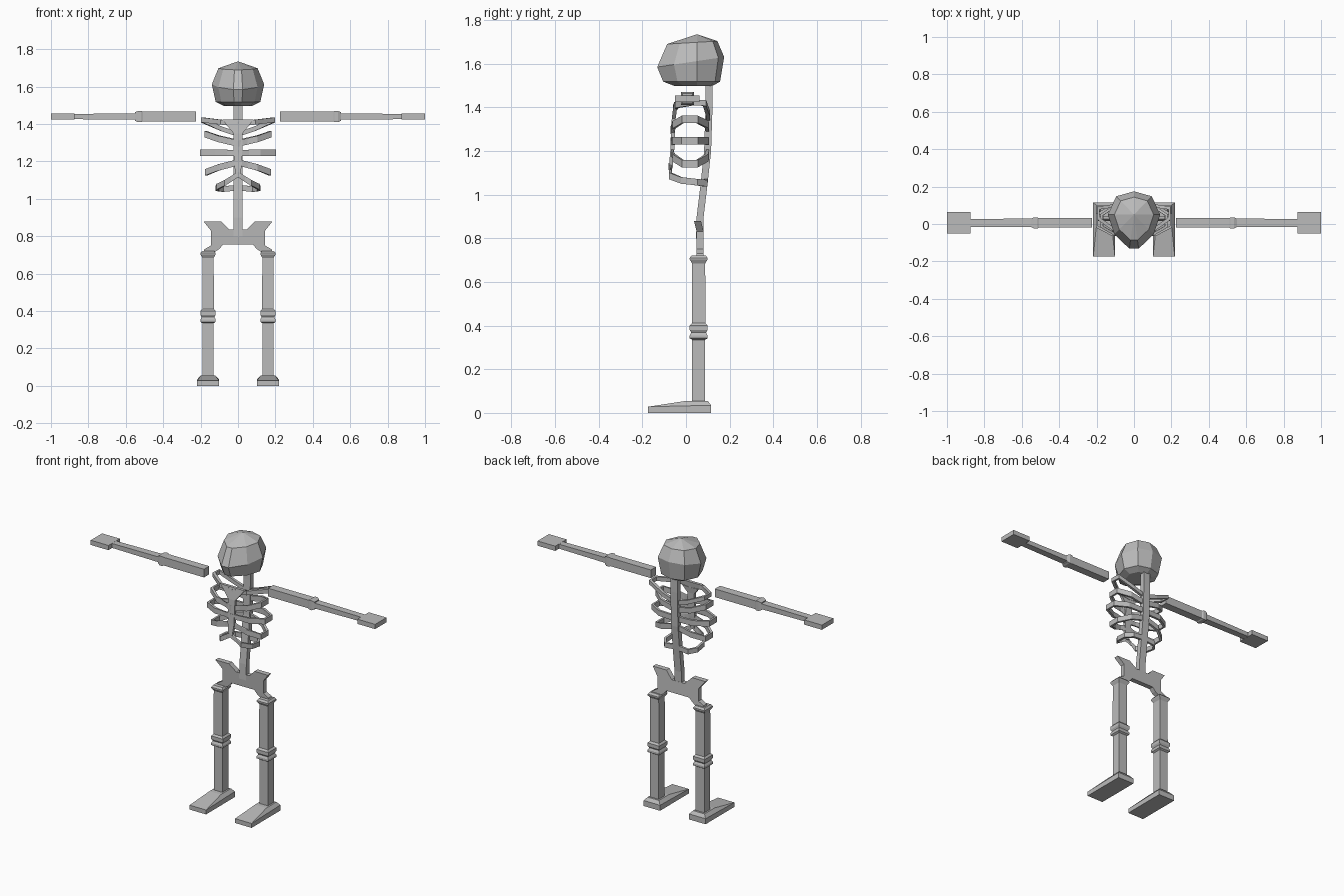
import bpy
import bmesh
import math

if "Cube" in bpy.data.objects:
    bpy.data.objects.remove(bpy.data.objects["Cube"])

bone = bpy.data.materials.new("bone grey")
bone.diffuse_color = (0.5, 0.5, 0.5, 1)
bone.use_nodes = True
bone.node_tree.nodes["Principled BSDF"].inputs["Base Color"].default_value = bone.diffuse_color


def loft(name, rings, mirror=True, caps=True):
    """Skin a list of rings (each a list of 3D points) into a flat-shaded object."""
    bm = bmesh.new()
    vs = [[bm.verts.new(p) for p in ring] for ring in rings]
    n = len(vs[0])
    for a, b in zip(vs, vs[1:]):
        for i in range(n):
            j = (i + 1) % n
            bm.faces.new((a[i], a[j], b[j], b[i]))
    if caps:
        bm.faces.new(vs[0][::-1])
        bm.faces.new(vs[-1])
    bmesh.ops.remove_doubles(bm, verts=bm.verts[:], dist=1e-5)
    bmesh.ops.recalc_face_normals(bm, faces=bm.faces[:])
    me = bpy.data.meshes.new(name)
    bm.to_mesh(me)
    bm.free()
    me.materials.append(bone)
    ob = bpy.data.objects.new(name, me)
    bpy.context.collection.objects.link(ob)
    if mirror:
        ob.modifiers.new("mirror", 'MIRROR').use_axis[0] = True
    return ob


def rect_z(cx, cy, hx, hy, z):
    return [(cx - hx, cy - hy, z), (cx + hx, cy - hy, z),
            (cx + hx, cy + hy, z), (cx - hx, cy + hy, z)]


def rect_x(x, hy, hz, cy=0.006, cz=1.44):
    return [(x, cy - hy, cz - hz), (x, cy + hy, cz - hz),
            (x, cy + hy, cz + hz), (x, cy - hy, cz + hz)]


def band(name, path, t, h):
    """Flat strap of thickness t and height h along a path."""
    rings = []
    for i, (x, y, z) in enumerate(path):
        a, b = path[max(i - 1, 0)], path[min(i + 1, len(path) - 1)]
        dx, dy = b[0] - a[0], b[1] - a[1]
        if i in (0, len(path) - 1):
            dx, dy = 1, 0           # stay square on the centre line
        l = math.hypot(dx, dy)
        nx, ny = -dy / l * t / 2, dx / l * t / 2
        rings.append([(x + nx, y + ny, z - h / 2), (x - nx, y - ny, z - h / 2),
                      (x - nx, y - ny, z + h / 2), (x + nx, y + ny, z + h / 2)])
    return loft(name, rings)


# Skull: eight-sided rings, narrow at the face
half = [(0.14, 0.05), (0.105, -0.055), (0.025, -0.132)]
outline = [(0, 0.175), (0.095, 0.148)] + half + [(-x, y) for x, y in half[::-1]] + [(-0.095, 0.148)]
skull = []
for s, z, tilt in [(0.55, 1.497, 0), (0.85, 1.518, 0), (1, 1.612, 0.15), (0.75, 1.698, 0.06), (0.0, 1.735, 0)]:
    skull.append([(x * s, 0.05 + (y - 0.05) * s, z + tilt * (y - 0.05) * s) for x, y in outline])
apex = skull.pop()[0]
sk = loft("skull", skull, mirror=False)
bm = bmesh.new()
bm.from_mesh(sk.data)
top = max(bm.faces, key=lambda f: f.calc_center_median().z)
bmesh.ops.poke(bm, faces=[top])
max(bm.verts, key=lambda v: len(v.link_edges)).co = apex
bm.to_mesh(sk.data)
bm.free()

# Spine: gently curved square column
loft("spine", [rect_z(0, y, 0.024, 0.016, z) for z, y in
     [(0.80, 0.062), (0.90, 0.065), (1.05, 0.083), (1.20, 0.099), (1.42, 0.106), (1.51, 0.105)]], mirror=False)

# Breastbone, flaring into a wedge at the top
loft("breastbone", [rect_z(0, y, hx, 0.009, z) for z, y, hx in
     [(1.12, -0.070, 0.012), (1.20, -0.063, 0.022), (1.35, -0.056, 0.024), (1.425, -0.046, 0.085)]], mirror=False)

# Ribs: back height, side height, front height, half width
for i, (zb, zs, zf, w) in enumerate([(1.30, 1.345, 1.295, 0.172), (1.245, 1.247, 1.245, 0.198),
                                     (1.195, 1.142, 1.195, 0.170)]):
    band(f"rib_{i + 1}", [(0, 0.10, zb), (w * 0.6, 0.095, (zb + zs) / 2), (w, 0.05, zs),
                          (w, -0.015, zs), (w * 0.6, -0.055, (zf + zs) / 2), (0, -0.063, zf)], 0.015, 0.034)
band("lowest_rib", [(0, 0.09, 1.06), (0.08, 0.092, 1.052), (0.112, 0.05, 1.057), (0.108, -0.02, 1.065),
                    (0.07, -0.07, 1.085), (0, -0.072, 1.13)], 0.015, 0.03)

# Collar and shoulder blade loop
band("collar", [(0, 0.10, 1.345), (0.09, 0.10, 1.375), (0.19, 0.085, 1.42), (0.19, 0.03, 1.422),
                (0.09, -0.042, 1.41), (0, -0.05, 1.40)], 0.018, 0.026)

# Pelvis: half profile pushed through in y, wings leaning forward
pelvis = [(0, 0.755), (0.08, 0.755), (0.10, 0.732), (0.125, 0.715), (0.185, 0.715), (0.18, 0.73), (0.145, 0.75),
          (0.145, 0.83), (0.185, 0.88), (0.09, 0.88), (0.045, 0.835), (0, 0.835)]
loft("pelvis", [[(x, 0.065 + d - max(0, z - 0.83) * 0.25, z) for x, z in pelvis] for d in (-0.016, 0.016)])

# Legs with flared hip, knee and ankle ends
loft("leg", [rect_z(0.16, 0.058, h, h, z) for h, z in
     [(0.030, 0.04), (0.030, 0.335), (0.041, 0.342), (0.041, 0.355), (0.034, 0.368), (0.041, 0.380),
      (0.041, 0.400), (0.031, 0.411), (0.030, 0.685), (0.041, 0.703), (0.041, 0.710), (0.032, 0.722)]])

# Feet: long wedges
foot = [(0.102, -0.175), (0.218, -0.175), (0.218, 0.115), (0.102, 0.115)]
loft("foot", [[(x, y, 0) for x, y in foot], [(x, y, 0.028 if y < 0 else 0.035) for x, y in foot],
              rect_z(0.16, 0.05, 0.04, 0.05, 0.055)])

# Arms: thick upper arm, elbow collar, thin forearm, flat hand
loft("upper_arm", [rect_x(0.225, 0.026, 0.026), rect_x(0.515, 0.026, 0.026)])
loft("elbow", [rect_x(x, h, h) for x, h in [(0.51, 0.026), (0.516, 0.030), (0.535, 0.030), (0.550, 0.023)]])
loft("forearm", [rect_x(0.54, 0.023, 0.017), rect_x(0.88, 0.021, 0.014)])
loft("hand", [rect_x(0.875, 0.057, 0.015), rect_x(1.0, 0.057, 0.015)])
